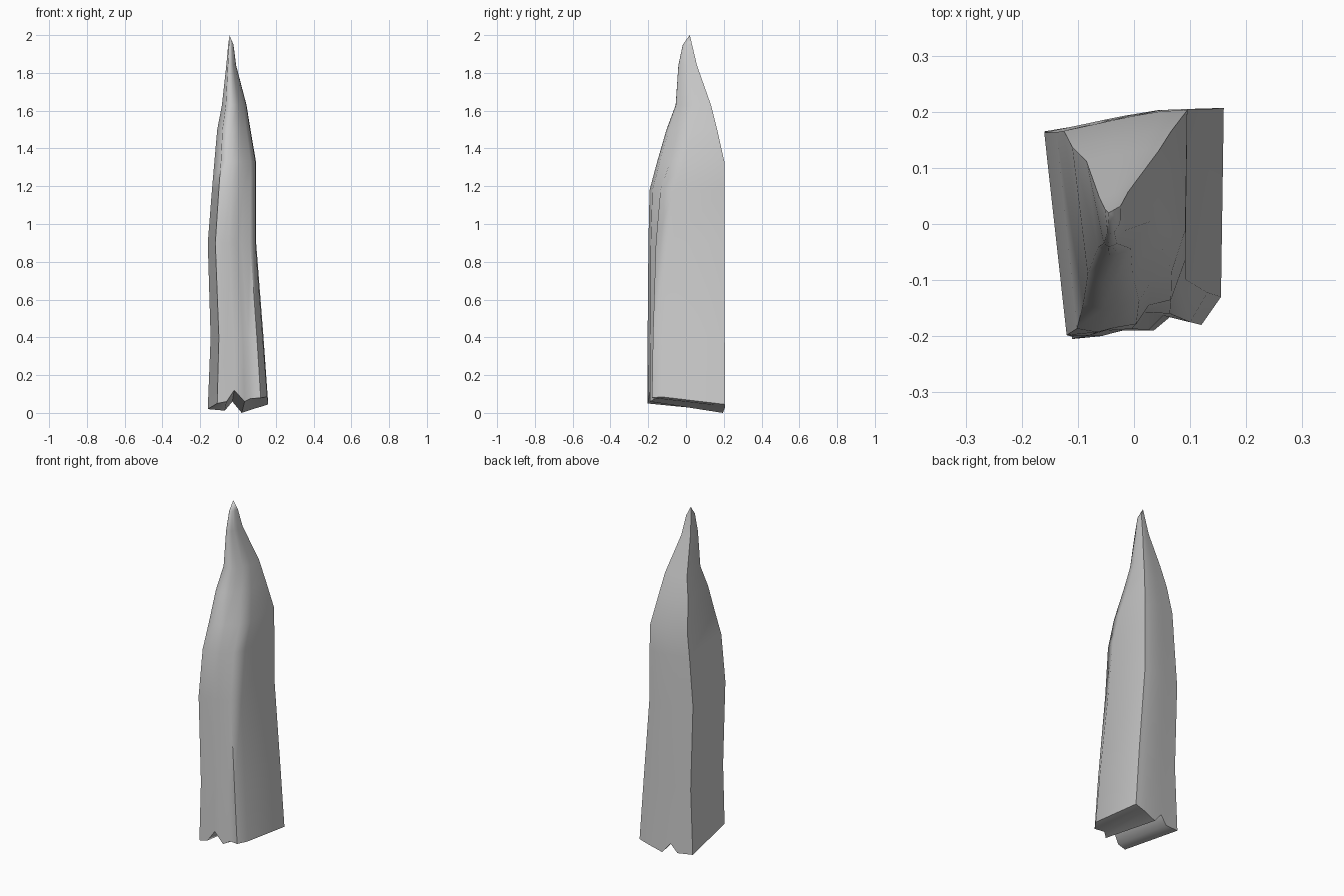
import bpy, bmesh

if "Cube" in bpy.data.objects:
    bpy.data.objects.remove(bpy.data.objects["Cube"])

# Base outline, left to right: x, y, height of the notched lower rim
FRONT = [(-.11, -.205, .05), (-.06, -.2, .06), (-.02, -.19, .12), (.035, -.19, .06),
         (.065, -.165, .075), (.12, -.18, .08), (.155, -.13, .085)]
BACK = [(-.16, .165, .02), (-.07, .18, .012), (-.03, .187, .06), (.02, .195, 0),
        (.095, .205, .025), (.13, .206, .035), (.16, .207, .045)]

# Sections: height, left, right, front, back, narrowing of the front edge
SECTIONS = [(.4, -.145, .135, -.205, .205, .05), (.9, -.16, .096, -.205, .205, .2),
            (1.18, -.138, .095, -.2, .205, .4), (1.33, -.125, .095, -.16, .203, .6),
            (1.5, -.11, .066, -.11, .165, .9), (1.63, -.085, .045, -.06, .132, 1.1),
            (1.84, -.062, -.01, -.043, .058, 1), (1.95, -.052, -.024, -.018, .032, .8)]


def make_material(name, value):
    mat = bpy.data.materials.new(name)
    mat.use_nodes = True
    color = (value, value, value, 1)
    mat.diffuse_color = color
    bsdf = mat.node_tree.nodes["Principled BSDF"]
    bsdf.inputs["Base Color"].default_value = color
    bsdf.inputs["Roughness"].default_value = .7
    return mat


def section(left, right, front, back, narrowing):
    """Fit the base outline to a box and taper its front to a ridge."""
    points = []
    for i, (x, y, _) in enumerate(FRONT + BACK[::-1]):
        u, v = (x + .16) / .32, (y + .205) / .412
        if i < len(FRONT):
            v += narrowing * (u - .42) ** 2 * 1.2
        points.append((left + u * (right - left), front + v * (back - front)))
    return points


bm = bmesh.new()
rings = [[bm.verts.new(p) for p in FRONT + BACK[::-1]]]
for z, *box in SECTIONS:
    rings.append([bm.verts.new((x, y, z)) for x, y in section(*box)])
tip = bm.verts.new((-.045, .02, 2))
count = len(rings[0])

# Walls of the shard
for low, high in zip(rings, rings[1:]):
    for i in range(count):
        j = (i + 1) % count
        bm.faces.new((low[i], low[j], high[j], high[i]))

# Pointed tip
for i in range(count):
    bm.faces.new((rings[-1][i], rings[-1][(i + 1) % count], tip))

# Folded underside joining the front and back rims
base = rings[0]
for i in range(len(FRONT) - 1):
    bm.faces.new((base[i], base[count - 1 - i], base[count - 2 - i], base[i + 1]))

bmesh.ops.recalc_face_normals(bm, faces=bm.faces[:])
mesh = bpy.data.meshes.new("shard")
bm.to_mesh(mesh)
bm.free()
shard = bpy.data.objects.new("shard", mesh)
bpy.context.collection.objects.link(shard)
mesh.materials.append(make_material("light grey", .6))

bpy.context.view_layer.objects.active = shard
shard.select_set(True)
bpy.ops.object.shade_smooth_by_angle(angle=1.15)
